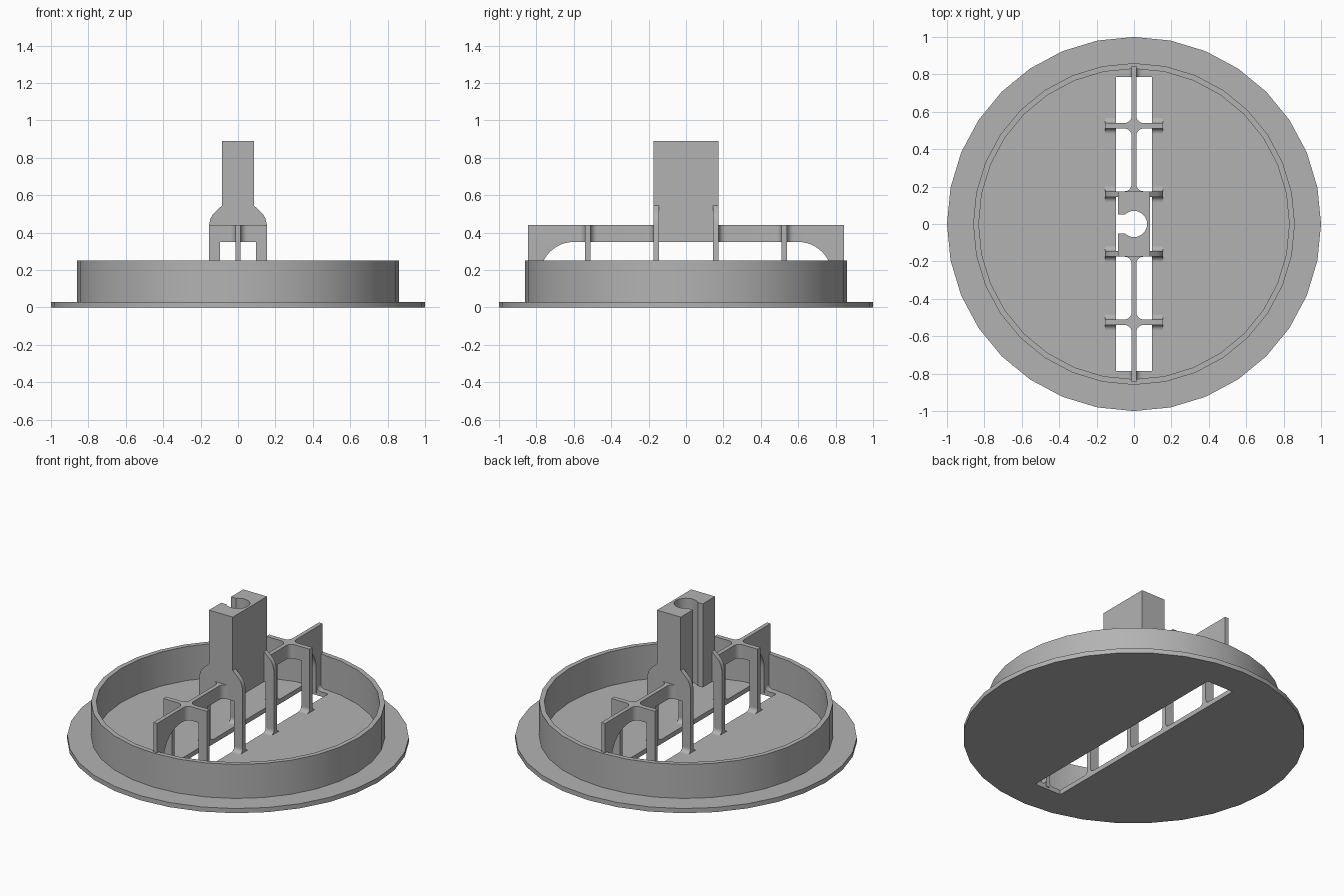
import bpy, bmesh
from math import sin, cos, radians, pi

old = bpy.data.objects.get("Cube")
if old:
    bpy.data.objects.remove(old, do_unlink=True)

GREY = (0.45, 0.45, 0.45, 1)
grey = bpy.data.materials.new("plain grey")
grey.use_nodes = True
grey.diffuse_color = GREY
grey.node_tree.nodes["Principled BSDF"].inputs["Base Color"].default_value = GREY

AXES = {
    "x": lambda a, b, h: (h, a, b),
    "y": lambda a, b, h: (a, h, b),
    "z": lambda a, b, h: (a, b, h),
}


def arc(cx, cy, r, start, end, steps=8):
    angles = [radians(start + (end - start) * i / steps) for i in range(steps + 1)]
    return [(cx + r * cos(t), cy + r * sin(t)) for t in angles]


def circle(r, sides=32):
    return arc(0, 0, r, 0, 360, sides)[:-1]


def flip(points, sa=1, sb=1):
    return [(a * sa, b * sb) for a, b in points]


def prism(name, loops, lo, hi, axis="z", smooth=True):
    """Fill an outline (with optional hole loops) and extrude it along an axis."""
    place = AXES[axis]
    bm = bmesh.new()
    edges = []
    for loop in loops:
        vs = [bm.verts.new(place(a, b, lo)) for a, b in loop]
        edges += [bm.edges.new((v, vs[i - 1])) for i, v in enumerate(vs)]
    bmesh.ops.triangle_fill(bm, edges=edges, use_beauty=True)
    out = bmesh.ops.extrude_face_region(bm, geom=bm.faces[:])
    moved = [g for g in out["geom"] if isinstance(g, bmesh.types.BMVert)]
    bmesh.ops.translate(bm, verts=moved, vec=place(0, 0, hi - lo))
    bmesh.ops.recalc_face_normals(bm, faces=bm.faces[:])
    mesh = bpy.data.meshes.new(name)
    bm.to_mesh(mesh)
    bm.free()
    mesh.materials.append(grey)
    obj = bpy.data.objects.new(name, mesh)
    bpy.context.collection.objects.link(obj)
    if smooth:
        bpy.ops.object.select_all(action="DESELECT")
        obj.select_set(True)
        bpy.context.view_layer.objects.active = obj
        bpy.ops.object.shade_smooth_by_angle(angle=radians(30))
    return obj


FLOOR, SUNK, UNDER, TOP = 0.03, 0.015, 0.35, 0.44
T = 0.013        # half thickness of the spine
IN, OUT = 0.095, 0.155   # inner and outer x of the legs
R = 0.037        # spine corner fillet


def flare(half, r=0.027):
    """Foot section that widens in a concave curve down to the floor."""
    side = arc(half + r, FLOOR + r, r, 270, 180, 6)
    side = [(half + r, SUNK)] + side
    return side + flip(side[::-1], -1)


# Flange disc with its long slot, and the raised rim
slot = [(-IN, -0.785), (IN, -0.785), (IN, 0.785), (-IN, 0.785)]
prism("base_disc", [circle(1), slot], 0, FLOOR)
prism("rim_wall", [circle(0.86), circle(0.83)], SUNK, 0.25)

# Central post with an open round channel
channel = arc(0, 0, 0.07, -134.4, 134.4, 24)
post = [(-0.085, 0.05), (-0.085, 0.175), (0.085, 0.175),
        (0.085, -0.175), (-0.085, -0.175), (-0.085, -0.05)] + channel
prism("post", [post], UNDER, 0.89)

# Outlines reused on both ends and both sides
half_spine = (
    arc(T + R, 0.175 + R, R, 270, 180)
    + arc(T + R, 0.51 - R, R, 180, 90)
    + [(IN, 0.51), (IN, 0.54)]
    + arc(T + R, 0.54 + R, R, 270, 180)
    + [(T, 0.845)]
)
spine = half_spine + flip(half_spine[::-1], -1)
web = arc(0.6, 0.17, 0.18, 90, 0, 12) + [(0.78, SUNK), (0.845, SUNK), (0.845, UNDER)]
wing = [(0.085, UNDER), (IN, UNDER), (IN, SUNK), (OUT, SUNK), (OUT, TOP),
        (0.147, 0.475), (0.135, 0.497), (0.12, 0.512), (0.085, 0.545)]
leg = [(IN, SUNK), (OUT, SUNK), (OUT, TOP), (IN, TOP)]

for sy, end in ((-1, "front"), (1, "back")):
    # Spine with cross bar, and its curved end support
    prism(f"{end}_spine", [flip(spine, 1, sy)], UNDER, TOP)
    prism(f"{end}_end_web", [flip(web, sy)], -T, T, "x")
    foot = sorted((sy * 0.785, sy * 0.835))
    prism(f"{end}_end_foot", [flare(T)], *foot, "y")

    for sx, side in ((-1, "right"), (1, "left")):
        # Outer legs and the shouldered legs of the post
        for part, outline, mid in (("leg", leg, 0.525), ("post_leg", wing, 0.16)):
            y = sy * mid
            prism(f"{end}_{side}_{part}", [flip(outline, sx)], y - 0.015, y + 0.015, "y")
            foot = [(a + y, b) for a, b in flare(0.015)]
            span = sorted((sx * IN, sx * OUT))
            prism(f"{end}_{side}_{part}_foot", [foot], *span, "x")
